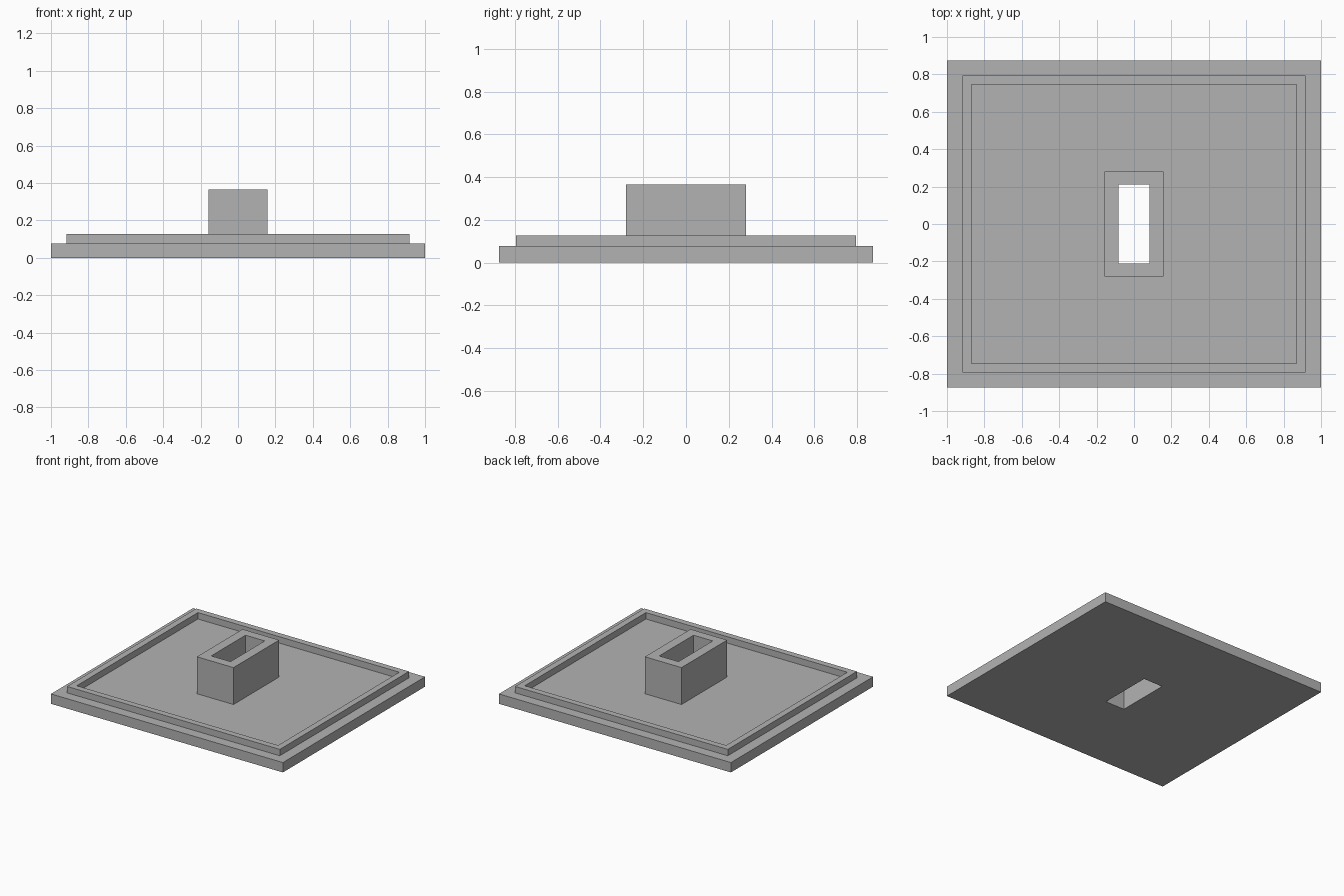
import bpy
import bmesh

cube = bpy.data.objects.get("Cube")
if cube:
    bpy.data.objects.remove(cube, do_unlink=True)

# Overall sizes: half extents (x, y) of each rectangular outline
PLATE = (1.0, 0.875)
RIM_OUTER = (0.917, 0.795)
RIM_INNER = (0.868, 0.746)
SOCKET = (0.158, 0.281)
SLOT = (0.083, 0.211)

# Heights
PLATE_TOP = 0.077
RIM_TOP = 0.127
SOCKET_TOP = 0.365

# Material
grey = bpy.data.materials.new("plain_grey")
grey.use_nodes = True
colour = (0.45, 0.45, 0.45, 1.0)
grey.diffuse_color = colour
grey.node_tree.nodes["Principled BSDF"].inputs["Base Color"].default_value = colour


def rectangular_solid(name, section):
    """Watertight solid from a closed section of (half extents, height) outlines."""
    bm = bmesh.new()
    rings = []
    for (hx, hy), z in section:
        corners = ((-hx, -hy), (hx, -hy), (hx, hy), (-hx, hy))
        rings.append([bm.verts.new((x, y, z)) for x, y in corners])
    for lower, upper in zip(rings, rings[1:] + rings[:1]):
        for i in range(4):
            j = (i + 1) % 4
            bm.faces.new((lower[i], lower[j], upper[j], upper[i]))
    bmesh.ops.recalc_face_normals(bm, faces=bm.faces)
    mesh = bpy.data.meshes.new(name)
    bm.to_mesh(mesh)
    bm.free()
    mesh.materials.append(grey)
    obj = bpy.data.objects.new(name, mesh)
    bpy.context.collection.objects.link(obj)
    return obj


rectangular_solid("rimmed_plate_with_socket", [
    # base plate edge
    (PLATE, 0), (PLATE, PLATE_TOP),
    # raised rim
    (RIM_OUTER, PLATE_TOP), (RIM_OUTER, RIM_TOP),
    (RIM_INNER, RIM_TOP), (RIM_INNER, PLATE_TOP),
    # central socket
    (SOCKET, PLATE_TOP), (SOCKET, SOCKET_TOP),
    # slot right through to the underside
    (SLOT, SOCKET_TOP), (SLOT, 0),
])
